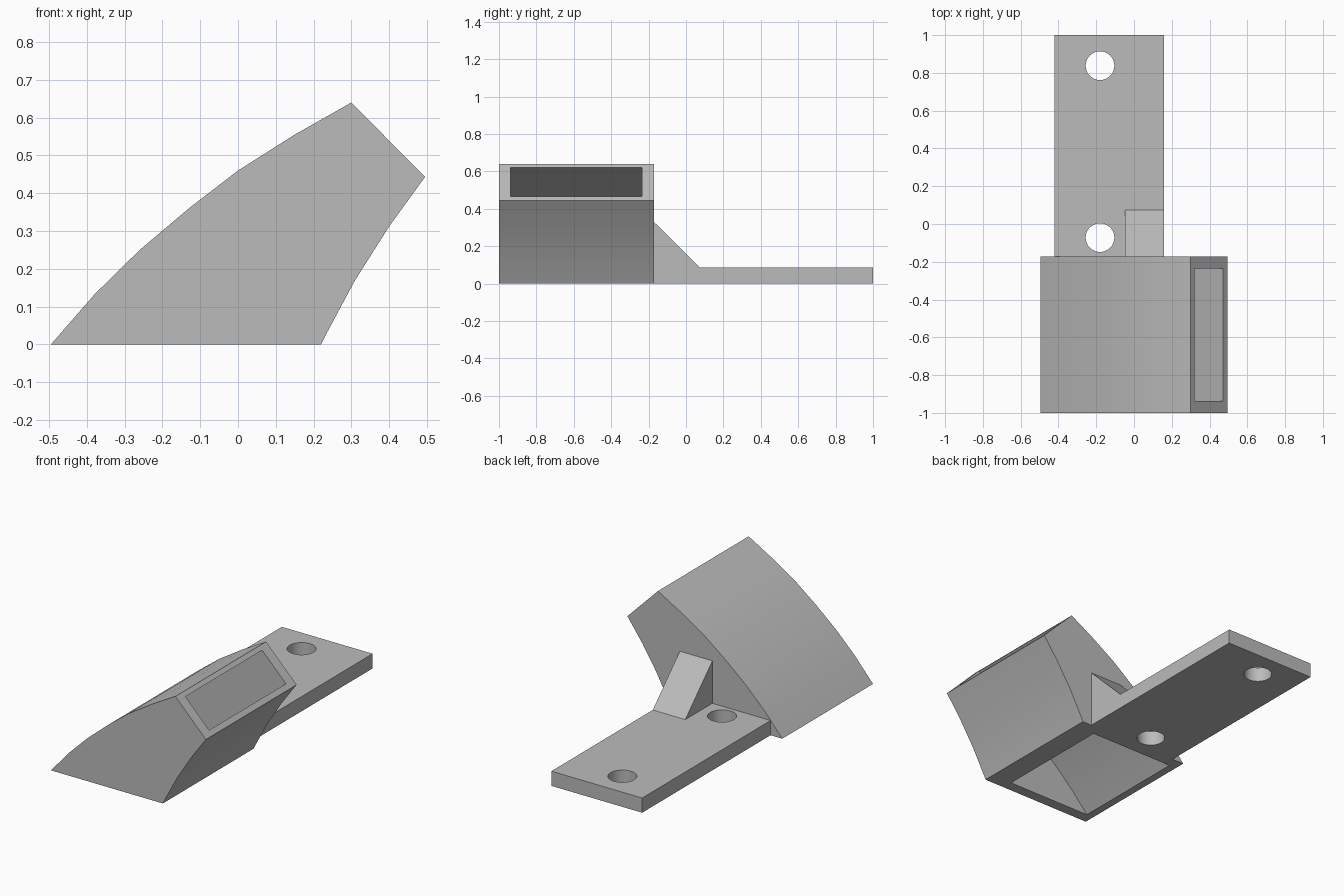
import bpy
import bmesh
import math
from mathutils import Matrix

cube = bpy.data.objects.get("Cube")
if cube:
    bpy.data.objects.remove(cube, do_unlink=True)

grey = bpy.data.materials.new("plain grey")
grey.use_nodes = True
colour = (0.5, 0.5, 0.5, 1)
grey.diffuse_color = colour
grey.node_tree.nodes["Principled BSDF"].inputs["Base Color"].default_value = colour


def finish(name, bm):
    bmesh.ops.recalc_face_normals(bm, faces=bm.faces)
    mesh = bpy.data.meshes.new(name)
    bm.to_mesh(mesh)
    bm.free()
    mesh.materials.append(grey)
    obj = bpy.data.objects.new(name, mesh)
    bpy.context.collection.objects.link(obj)
    return obj


def prism(name, points, start, end, axis):
    """Extrude a closed profile along x (points are y, z) or y (points are x, z)."""
    bm = bmesh.new()
    place = (lambda p: (start, p[0], p[1])) if axis == "x" else (lambda p: (p[0], start, p[1]))
    face = bm.faces.new([bm.verts.new(place(p)) for p in points])
    result = bmesh.ops.extrude_face_region(bm, geom=[face])
    verts = [v for v in result["geom"] if isinstance(v, bmesh.types.BMVert)]
    step = end - start
    bmesh.ops.translate(bm, verts=verts, vec=(step, 0, 0) if axis == "x" else (0, step, 0))
    return finish(name, bm)


def cut(target, cutter):
    mod = target.modifiers.new("cut", "BOOLEAN")
    mod.operation = "DIFFERENCE"
    mod.solver = "EXACT"
    mod.object = cutter
    bpy.context.view_layer.objects.active = target
    bpy.ops.object.modifier_apply(modifier=mod.name)
    bpy.data.objects.remove(cutter, do_unlink=True)


def smooth(obj):
    bpy.ops.object.select_all(action="DESELECT")
    obj.select_set(True)
    bpy.context.view_layer.objects.active = obj
    bpy.ops.object.shade_smooth_by_angle(angle=math.radians(30))


# Curved, tapering duct
outer = [(-0.495, 0), (-0.38, 0.132), (-0.26, 0.25), (-0.13, 0.36), (0, 0.46),
         (0.15, 0.555), (0.3, 0.64), (0.495, 0.443), (0.4, 0.312), (0.31, 0.17),
         (0.235, 0.03), (0.22, 0)]
duct = prism("duct", outer, -1, -0.172, "y")

# Open passage from the base to the sloping outlet
passage = [(-0.45, -0.05), (-0.45, 0), (-0.355, 0.105), (-0.24, 0.215), (-0.11, 0.328),
           (0.02, 0.427), (0.17, 0.525), (0.32, 0.62), (0.37, 0.67), (0.52, 0.515),
           (0.47, 0.465), (0.33, 0.325), (0.2, 0.165), (0.09, 0), (0.09, -0.05)]
cut(duct, prism("passage_cutter", passage, -0.937, -0.236, "y"))
smooth(duct)

# Mounting plate with two screw holes
plate = prism("mounting_plate", [(-0.172, 0), (1, 0), (1, 0.085), (-0.172, 0.085)],
              -0.42, 0.16, "x")
for y in (-0.072, 0.838):
    bm = bmesh.new()
    bmesh.ops.create_cone(bm, cap_ends=True, segments=40, radius1=0.076, radius2=0.076,
                          depth=0.4, matrix=Matrix.Translation((-0.18, y, 0)))
    cut(plate, finish("hole_cutter", bm))
smooth(plate)

# Triangular brace between plate and duct
prism("brace", [(-0.172, 0.085), (0.075, 0.085), (-0.172, 0.33)], -0.048, 0.16, "x")
